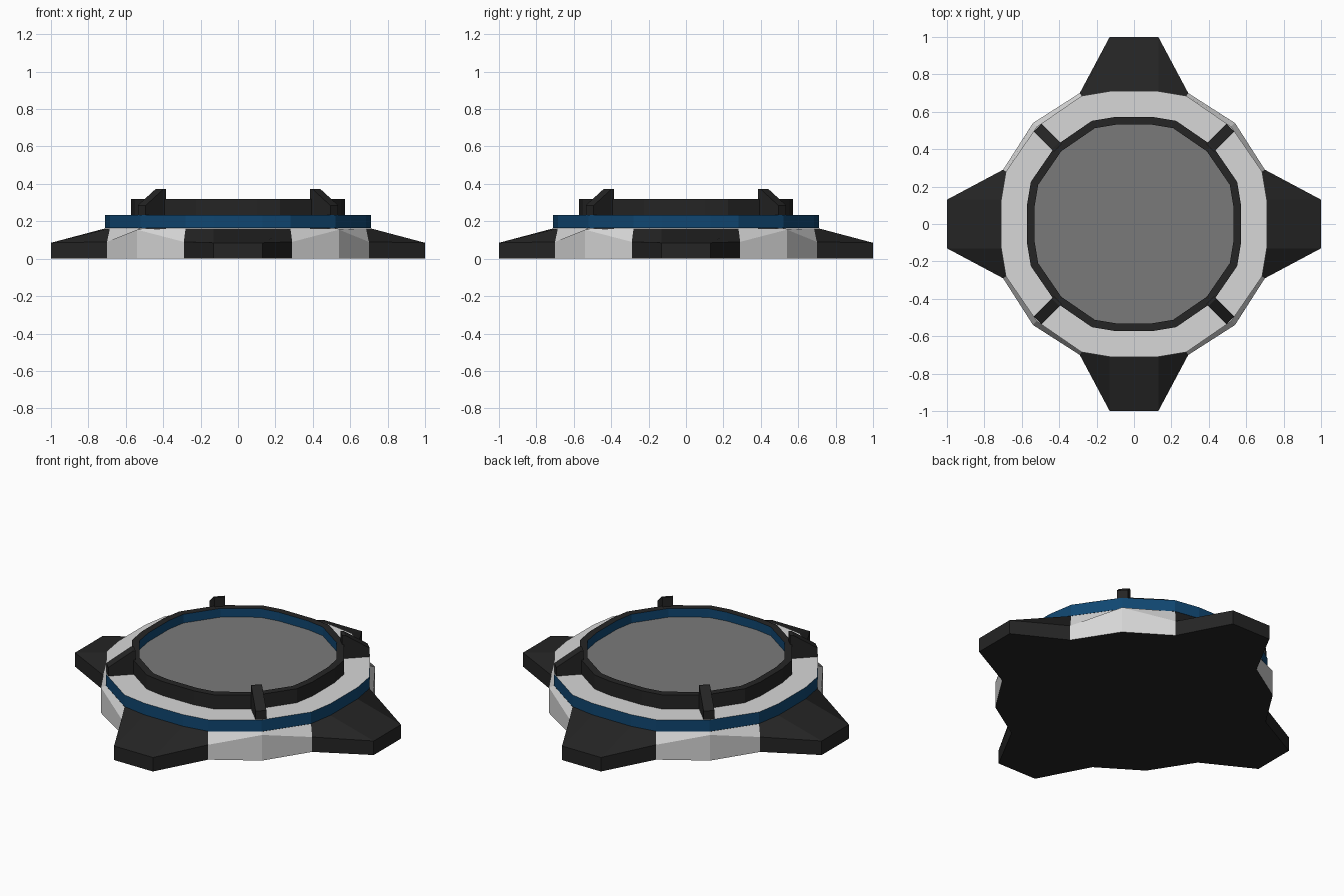
import bpy
from mathutils import Matrix

if "Cube" in bpy.data.objects:
    bpy.data.objects.remove(bpy.data.objects["Cube"])


def material(name, rgb):
    m = bpy.data.materials.new(name)
    m.diffuse_color = (*rgb, 1)
    m.use_nodes = True
    m.node_tree.nodes["Principled BSDF"].inputs["Base Color"].default_value = m.diffuse_color
    return m


DARK = material("charcoal", (0.018, 0.018, 0.018))
LIGHT = material("light grey", (0.68, 0.68, 0.68))
BLUE = material("deep blue", (0.005, 0.062, 0.165))
GREY = material("mid grey", (0.195, 0.195, 0.195))


def make(name, verts, faces, mats, ids):
    me = bpy.data.meshes.new(name)
    me.from_pydata(verts, [], faces)
    for m in mats:
        me.materials.append(m)
    me.polygons.foreach_set("material_index", ids)
    me.update()
    ob = bpy.data.objects.new(name, me)
    bpy.context.collection.objects.link(ob)
    return ob


def four_fold(quarter):
    """Repeat a quarter outline around z."""
    pts = []
    for _ in range(4):
        pts += quarter
        quarter = [(-y, x, z) for x, y, z in quarter]
    return pts


def loft(name, loops, mats, side_id, bottom_id=None, top_id=None):
    """Skin stacked loops; side_id(level, segment) gives the colour."""
    n = len(loops[0])
    verts = [p for loop in loops for p in loop]
    faces, ids = [], []
    for k in range(len(loops) - 1):
        for i in range(n):
            j = (i + 1) % n
            faces.append((k*n + i, k*n + j, (k+1)*n + j, (k+1)*n + i))
            ids.append(side_id(k, i))
    if bottom_id is not None:
        faces.append(tuple(reversed(range(n))))
        ids.append(bottom_id)
    if top_id is not None:
        last = (len(loops) - 1) * n
        faces.append(tuple(range(last, last + n)))
        ids.append(top_id)
    return make(name, verts, faces, mats, ids)


# Quarter outlines: foot end, foot root, diagonal corner, next foot root
FOOT = [(-.13, -1), (.13, -1), (.29, -.70), (.54, -.54), (.70, -.29)]
RING = [(-.13, -.71), (.13, -.71), (.28, -.685), (.52, -.52), (.685, -.28)]
EDGE_Z = [.085, .085, .09, .155, .09]


def ring_loop(z, s=1.0):
    return four_fold([(x*s, y*s, z) for x, y in RING])


# Base with four dark feet and pale corner panels
loft("base_with_feet",
     [four_fold([(x, y, 0) for x, y in FOOT]),
      four_fold([(x, y, z) for (x, y), z in zip(FOOT, EDGE_Z)]),
      ring_loop(.162)],
     [DARK, LIGHT], lambda k, i: 1 if i % 5 in (2, 3) else 0,
     bottom_id=0, top_id=0)

# Blue-sided deck with a pale top
loft("deck_ring", [ring_loop(.163), ring_loop(.233)],
     [BLUE, LIGHT], lambda k, i: 0, bottom_id=0, top_id=1)

# Raised rim: dark outside and top, blue inside, grey pad as floor
loft("raised_rim",
     [ring_loop(.233, .805), ring_loop(.318, .805),
      ring_loop(.318, .748), ring_loop(.265, .748)],
     [DARK, BLUE, GREY], lambda k, i: 1 if k == 2 else 0, top_id=2)

# Diagonal wedge struts clamped over the deck
PROFILE = [(.575, .16), (.728, .16), (.728, .285), (.592, .373), (.575, .373)]
n = len(PROFILE)
for q in range(4):
    verts = [(r, w, z) for w in (-.03, .03) for r, z in PROFILE]
    faces = [tuple(range(n)), tuple(reversed(range(n, 2*n)))]
    faces += [(i, i + n, (i + 1) % n + n, (i + 1) % n) for i in range(n)]
    strut = make(f"strut_{q + 1}", verts, faces, [DARK], [0] * len(faces))
    strut.data.transform(Matrix.Rotation((q + .5) * 1.5707963, 4, 'Z'))
